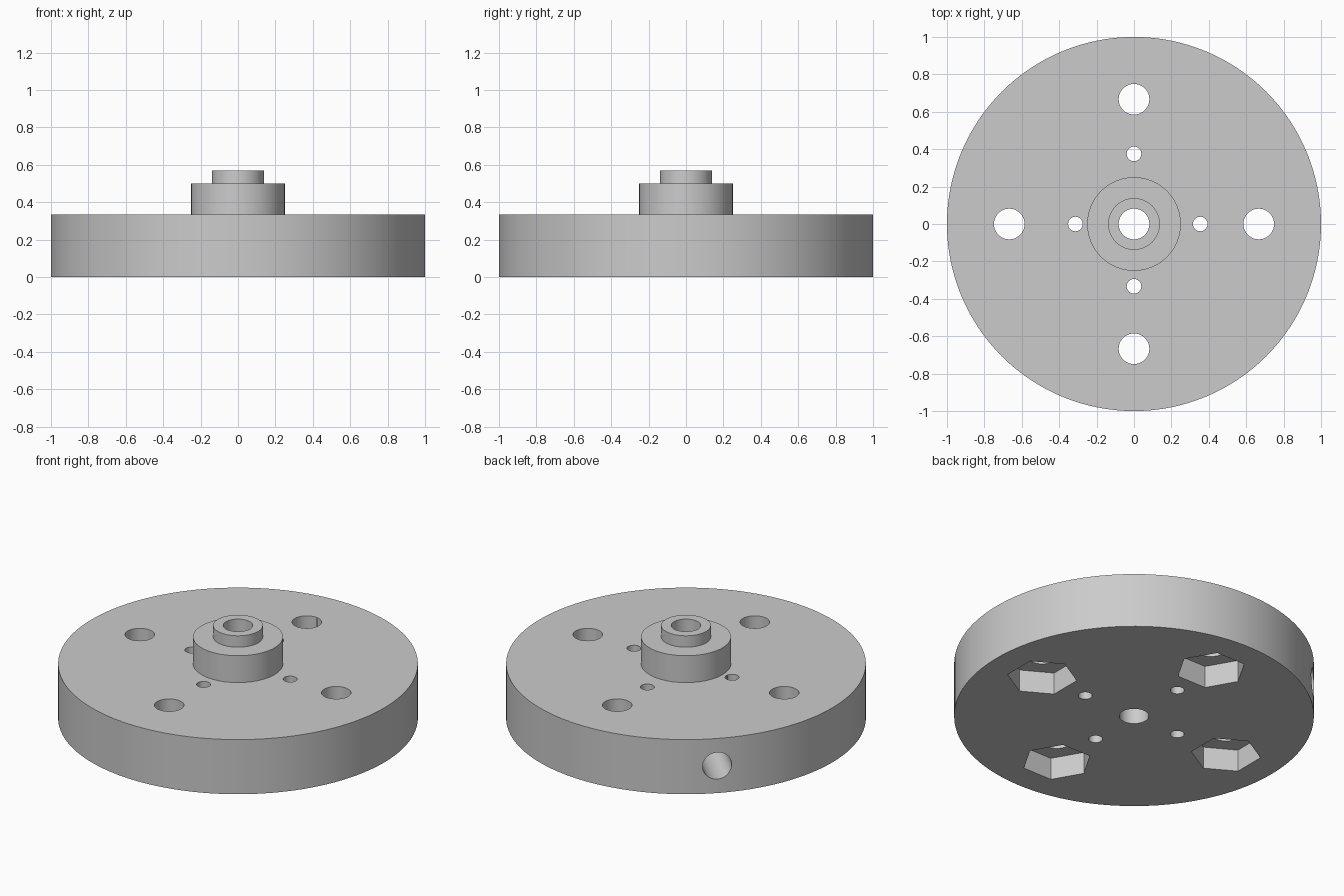
import bpy, bmesh, math
from mathutils import Matrix, Vector

cube = bpy.data.objects.get("Cube")
if cube:
    bpy.data.objects.remove(cube, do_unlink=True)

HEIGHT = 0.335
HOLE_R = 0.082

grey = bpy.data.materials.new("plain grey")
grey.use_nodes = True
colour = (0.6, 0.6, 0.6, 1)
grey.diffuse_color = colour
grey.node_tree.nodes["Principled BSDF"].inputs["Base Color"].default_value = colour


def make_object(name, bm):
    bmesh.ops.recalc_face_normals(bm, faces=bm.faces[:])
    mesh = bpy.data.meshes.new(name)
    bm.to_mesh(mesh)
    bm.free()
    mesh.materials.append(grey)
    obj = bpy.data.objects.new(name, mesh)
    bpy.context.collection.objects.link(obj)
    return obj


def prism(name, radius, depth, matrix, sides=48):
    bm = bmesh.new()
    bmesh.ops.create_cone(bm, cap_ends=True, segments=sides, radius1=radius,
                          radius2=radius, depth=depth, matrix=matrix)
    return make_object(name, bm)


def revolve(name, profile, sides):
    # Closed ring section swept around the vertical axis
    bm = bmesh.new()
    rings = []
    for i in range(sides):
        turn = Matrix.Rotation(math.tau * i / sides, 3, 'Z')
        rings.append([bm.verts.new(turn @ Vector((r, 0, z))) for r, z in profile])
    count = len(profile)
    for i in range(sides):
        a, b = rings[i], rings[(i + 1) % sides]
        for j in range(count):
            k = (j + 1) % count
            bm.faces.new((a[j], b[j], b[k], a[k]))
    return make_object(name, bm)


# Wheel disc with stepped hub and central bore
wheel = revolve("wheel_disc_and_hub", [
    (HOLE_R, 0), (1, 0), (1, HEIGHT), (0.25, HEIGHT), (0.25, 0.5),
    (0.138, 0.5), (0.138, 0.57), (HOLE_R, 0.57)], 128)

cutters = []

# Bolt holes with hexagonal nut recesses underneath
for i in range(4):
    turn = Matrix.Rotation(i * math.pi / 2, 4, 'Z')
    spot = turn @ Matrix.Translation((0.667, 0, 0))
    cutters.append(prism("bolt_hole_cutter", HOLE_R, 2, spot))
    cutters.append(prism("nut_recess_cutter", 0.195, 0.27, spot, 6))

# Small holes at slightly different distances
for i, distance in enumerate((0.354, 0.375, 0.313, 0.333)):
    turn = Matrix.Rotation(i * math.pi / 2, 4, 'Z')
    cutters.append(prism("small_hole_cutter", 0.039, 2,
                         turn @ Matrix.Translation((distance, 0, 0)), 32))

# Radial set screw hole from the rim to the bore
diagonal = Matrix.Rotation(math.radians(135), 4, 'Z')
lying = Matrix.Rotation(math.pi / 2, 4, 'Y')
cutters.append(prism("set_screw_cutter", HOLE_R, 1.1, diagonal
                     @ Matrix.Translation((0.6, 0, HEIGHT / 2)) @ lying))

# Tapered nut slot crossing the set screw hole
ends = [(0.175, -0.02), (0.16, 0), (0.138, 0.03), (0.123, 0.07), (0.123, 0.1),
        (0.185, 0.3), (0.206, HEIGHT), (0.21, 0.36)]
outline = ends + [(-w, z) for w, z in reversed(ends)]
bm = bmesh.new()
face = bm.faces.new([bm.verts.new((0.394, w, z)) for w, z in outline])
moved = bmesh.ops.extrude_face_region(bm, geom=[face])["geom"]
bmesh.ops.translate(bm, vec=(0.151, 0, 0),
                    verts=[v for v in moved if isinstance(v, bmesh.types.BMVert)])
bm.transform(diagonal)
cutters.append(make_object("nut_slot_cutter", bm))

# Cut every opening, then drop the cutters
for cutter in cutters:
    cutter.hide_render = True
    mod = wheel.modifiers.new(cutter.name, 'BOOLEAN')
    mod.operation = 'DIFFERENCE'
    mod.solver = 'EXACT'
    mod.object = cutter
bpy.context.view_layer.update()
result = bpy.data.meshes.new_from_object(
    wheel.evaluated_get(bpy.context.evaluated_depsgraph_get()))
wheel.modifiers.clear()
wheel.data = result
result.materials.clear()
result.materials.append(grey)
for cutter in cutters:
    bpy.data.objects.remove(cutter, do_unlink=True)

bpy.ops.object.select_all(action='DESELECT')
wheel.select_set(True)
bpy.context.view_layer.objects.active = wheel
bpy.ops.object.shade_smooth_by_angle(angle=math.radians(30))
